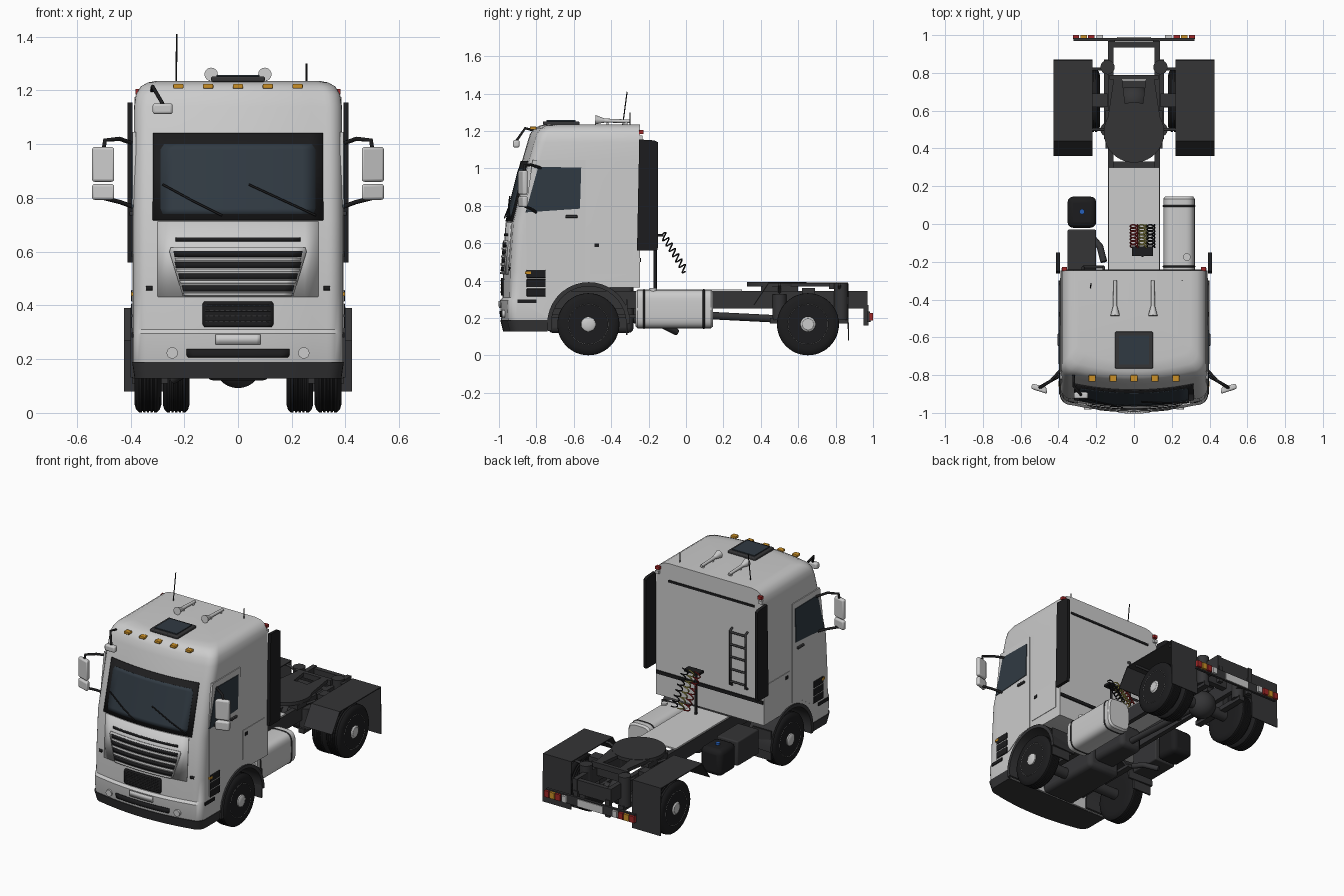
import bpy, bmesh, math
from mathutils import Matrix, Vector
from math import sin, cos, pi, radians

if "Cube" in bpy.data.objects:
    bpy.data.objects.remove(bpy.data.objects["Cube"])

def mat(name, r, g, b):
    m = bpy.data.materials.new(name)
    m.diffuse_color = (r, g, b, 1)
    m.use_nodes = True
    m.node_tree.nodes["Principled BSDF"].inputs["Base Color"].default_value = m.diffuse_color
    return m

DARK, BLACK = mat("dark", .035, .035, .037), mat("black", .012, .012, .013)
GLASS, ORANGE = mat("glass", .03, .042, .055), mat("orange", .6, .28, .02)
RED, YELLOW, BLUE = mat("red", .35, .02, .02), mat("yellow", .5, .45, .1), mat("blue", .02, .12, .5)

def finish(name, bm, m=None, mirror=False, bevel=0, solid=0):
    bmesh.ops.recalc_face_normals(bm, faces=bm.faces)
    me = bpy.data.meshes.new(name)
    bm.to_mesh(me)
    bm.free()
    ob = bpy.data.objects.new(name, me)
    bpy.context.collection.objects.link(ob)
    if m: me.materials.append(m)
    if solid:
        s = ob.modifiers.new("solid", 'SOLIDIFY')
        s.thickness, s.offset = solid, 0
    if bevel:
        b = ob.modifiers.new("bevel", 'BEVEL')
        b.width, b.segments, b.limit_method = bevel, 3, 'ANGLE'
    if mirror: ob.modifiers.new("mirror", 'MIRROR')
    return ob

def loft(name, rings, m=None, **k):
    bm = bmesh.new()
    vs = [[bm.verts.new(p) for p in r] for r in rings]
    n = len(rings[0])
    for a, b in zip(vs, vs[1:]):
        for i in range(n):
            bm.faces.new((a[i], a[(i + 1) % n], b[(i + 1) % n], b[i]))
    bm.faces.new(vs[0])
    bm.faces.new(vs[-1])
    return finish(name, bm, m, **k)

def prism(name, axis, pts, a, b, m=None, **k):
    at = {'x': lambda p, d: (d, p[0], p[1]), 'y': lambda p, d: (p[0], d, p[1]), 'z': lambda p, d: (p[0], p[1], d)}[axis]
    return loft(name, [[at(p, d) for p in pts] for d in (a, b)], m, **k)

def box(name, x0, x1, y0, y1, z0, z1, m=None, **k):
    return prism(name, 'z', [(x0, y0), (x1, y0), (x1, y1), (x0, y1)], z0, z1, m, **k)

def lathe(name, prof, y, z, m=None, n=40, **k):
    return loft(name, [[(x, y + r * cos(2 * pi * i / n), z + r * sin(2 * pi * i / n)) for i in range(n)]
                       for x, r in prof], m, **k)

def rods(name, segs, m=None, n=16, **k):
    # straight round bars: (start, end, radius, end radius)
    bm = bmesh.new()
    for a, b, r, r2 in segs:
        a, b = Vector(a), Vector(b)
        mx = Matrix.Translation((a + b) / 2) @ (b - a).to_track_quat('Z', 'Y').to_matrix().to_4x4()
        bmesh.ops.create_cone(bm, cap_ends=True, segments=n, radius1=r, radius2=r2, depth=(b - a).length, matrix=mx)
    return finish(name, bm, m, **k)

def tube(name, paths, r, m=None, mirror=False):
    cu = bpy.data.curves.new(name, 'CURVE')
    cu.dimensions, cu.bevel_depth, cu.bevel_resolution, cu.use_fill_caps = '3D', r, 2, True
    if mirror: paths = paths + [[(-x, y, z) for x, y, z in p] for p in paths]
    for p in paths:
        s = cu.splines.new('POLY')
        s.points.add(len(p) - 1)
        for q, c in zip(s.points, p): q.co = (*c, 1)
    if m: cu.materials.append(m)
    ob = bpy.data.objects.new(name, cu)
    bpy.context.collection.objects.link(ob)

# Cab shell: (z, front y, half width) levels
LEVELS = [(.13, -.972, .38), (.19, -.988, .39), (.295, -.994, .39), (.31, -.98, .39), (.45, -.977, .39),
          (.71, -.96, .39), (1.04, -.877, .388), (1.14, -.848, .387), (1.185, -.834, .38), (1.215, -.812, .362),
          (1.23, -.78, .335), (1.236, -.73, .30)]

def front_y(x, z):
    for (z0, y0, _), (z1, y1, _) in zip(LEVELS, LEVELS[1:]):
        if z0 <= z <= z1:
            return y0 + (y1 - y0) * (z - z0) / (z1 - z0) + .035 * (x / .33) ** 2

def plan(z, yf, w, back, r=.06):
    f = w - r
    right = [(f * i / 6, yf + .035 * (i / 6) ** 2, z) for i in range(7)]
    right += [(f + r * sin(a), yf + .035 + r * (1 - cos(a)), z) for a in (pi / 12 * j for j in range(1, 7))]
    right.append((w, back, z))
    return right + [(-x, y, c) for x, y, c in right[:0:-1]]

cab = loft("cab_shell", [plan(*l, -.247) for l in LEVELS])
arc = [(-.52 + .21 * cos(radians(a)), .17 + .21 * sin(radians(a))) for a in range(180, 60, -8)]
cutter = prism("arch_cutter", 'x', [(-.73, 0)] + arc + [(0, .36), (0, 0)], -1, 1)
bo = cab.modifiers.new("arch", 'BOOLEAN')
bo.operation, bo.object, bo.solver = 'DIFFERENCE', cutter, 'EXACT'
bpy.context.view_layer.objects.active = cab
bpy.ops.object.modifier_apply(modifier="arch")
bpy.data.objects.remove(cutter)
loft("bumper_lip", [plan(.128, -.978, .385, -.74), plan(.19, -.993, .394, -.74)], DARK)

# Panels that follow the curved cab front
def panel(name, rows, off, m=None, x0=0, thick=.008):
    bm = bmesh.new()
    g = [[bm.verts.new((x0 + w * (i / 6 - 1), front_y(x0 + w * (i / 6 - 1), z) - off, z)) for i in range(13)] for z, w in rows]
    for a, b in zip(g, g[1:]):
        for i in range(12): bm.faces.new((a[i], a[i + 1], b[i + 1], b[i]))
    finish(name, bm, m, solid=thick)

panel("windscreen_frame", [(.717, .317), (1.04, .315)], .003, BLACK)
panel("windscreen_glass", [(.74, .28), (.76, .288), (.98, .288), (1.0, .275)], .008, GLASS, thick=.004)
panel("front_hatch", [(.432, .298), (.712, .298)], .001)
panel("grille_surround", [(.435, .205), (.6, .255), (.615, .25)], .007)
panel("grille_top_slit", [(.638, .232), (.652, .232)], .004, BLACK)
for z, w in ((.592, .24), (.55, .235), (.508, .222), (.462, .208)):
    panel("grille_slot", [(z - .011, w - .004), (z + .011, w)], .01, BLACK)
    panel("grille_slat", [(z - .026, w - .008), (z - .015, w - .004)], .013)
panel("lower_grille", [(.32, .125), (.33, .132), (.405, .132), (.415, .125)], .006, BLACK)
for i in range(4):
    panel("lower_grille_bar", [(.338 + i * .02, .12), (.343 + i * .02, .12)], .012, DARK, thick=.004)
panel("bumper_slot", [(.207, .185), (.215, .192), (.238, .192)], .002, BLACK)
panel("front_number_plate", [(.255, .083), (.291, .083)], .005)
for s in (-1, 1):
    rods("fog_lamp", [((s * .245, -.95, .223), (s * .245, -.983, .223), .021, .021)])
    panel("corner_slot", [(.455, .012), (.472, .012)], .0, BLACK, x0=s * .33)
tube("wipers", [[(x, front_y(x, z) - .018, z) for x, z in p]
                for p in ([(-.06, .735), (-.17, .79), (-.28, .85)], [(.29, .735), (.17, .79), (.04, .85)])], .004, BLACK)

# Cab sides: doors, windows, steps, lockers
prism("door", 'x', [(-.853, .312), (-.855, .8), (-.82, 1.045), (-.537, 1.045), (-.537, .4), (-.63, .385), (-.73, .32)], .38, .393, mirror=True)
prism("door_window", 'x', [(-.858, .765), (-.567, .785), (-.56, 1.005), (-.79, 1.008)], .37, .397, GLASS, mirror=True)
box("door_handle", .39, .405, -.645, -.58, .735, .75, DARK, mirror=True, bevel=.004)
box("side_locker", .38, .393, -.512, -.285, .435, .62, mirror=True)
box("locker_latch", .38, .397, -.49, -.465, .58, .6, BLACK, mirror=True)
for i in range(3):
    box("side_step", .37, .398, -.852, -.75, .315 + i * .05, .358 + i * .05, BLACK, mirror=True, bevel=.004)
box("side_marker", .37, .399, -.86, -.83, .435, .45, ORANGE, mirror=True)
box("bumper_step", .37, .396, -.9, -.8, .28, .3, BLACK, mirror=True)
prism("side_deflector", 'x', [(-.262, .56), (-.155, .56), (-.15, .58), (-.15, 1.14), (-.17, 1.15), (-.25, 1.155)], .392, .412, BLACK, mirror=True)

# Wheel arches
loft("front_wheel_arch", [[(x, -.52 + r * cos(a), .17 + r * sin(a)) for x, r in ((.22, .2), (.4, .2), (.4, .222), (.22, .212))]
                          for a in (radians(d) for d in range(0, 191, 10))], DARK, mirror=True)
box("front_mudflap", .26, .395, -.322, -.312, .11, .3, DARK, mirror=True)
prism("rear_fender", 'x', [(.36, .27), (.44, .39), (.866, .39), (.872, .08), (.866, .08), (.86, .384), (.443, .384), (.366, .27)], .22, .425, DARK, mirror=True)

# Wheels: tyre lathe with tread grooves, rim, holes and nuts
def wheel(name, y, xo, rim, face):
    w = .1
    p = [(0, .1), (0, .135), (.006, .155), (.016, .165)]
    for i in range(1, 5):
        x = .016 + i * .068 / 5
        p += [(x - .003, .166), (x - .002, .16), (x + .002, .16), (x + .003, .166)]
    p += [(w - .016, .165), (w - .006, .155), (w, .135), (w, .105)]
    for i in range(2 if y > 0 else 1):
        lathe(name + "_tyre", [(xo - w + x - i * .105, r) for x, r in p], y, .167, BLACK, n=48, mirror=True)
    lathe(name + "_rim", rim, y, .167, mirror=True)
    ring = lambda n, q: [(y + q * cos(2 * pi * i / n), .167 + q * sin(2 * pi * i / n)) for i in range(n)]
    rods(name + "_rim_holes", [((face - .01, a, b), (face + .003, a, b), .011, .011) for a, b in ring(10, .078)], BLACK, mirror=True)
    rods(name + "_wheel_nuts", [((face - .01, a, b), (face + .012, a, b), .006, .005) for a, b in ring(10, .056)], n=6, mirror=True)

wheel("front", -.522, .385, [(.29, .105), (.378, .11), (.386, .107), (.38, .1), (.362, .093), (.366, .048), (.366, .042),
                             (.392, .038), (.398, .028), (.398, .004)], .365)
wheel("rear", .652, .385, [(.29, .105), (.378, .11), (.386, .107), (.38, .1), (.345, .093), (.345, .046), (.345, .043),
                           (.385, .04), (.392, .03), (.392, .004)], .345)
rods("axles", [((-.3, y, .167), (.3, y, .167), .035, .035) for y in (-.522, .652)], DARK)
bm = bmesh.new()
bmesh.ops.create_uvsphere(bm, u_segments=24, v_segments=14, radius=.088, matrix=Matrix.Translation((0, .652, .18)))
finish("differential", bm, DARK)
rods("drive_shaft", [((0, -.2, .23), (0, .6, .19), .02, .02)], DARK)

# Chassis
box("frame_rail", .108, .138, -.8, .97, .25, .345, DARK, mirror=True)
for y0, y1, z0, z1 in ((.3, .33, .26, .33), (.72, .76, .29, .345), (.935, .965, .25, .34)):
    box("cross_member", -.12, .12, y0, y1, z0, z1, DARK)
box("engine", -.12, .12, -.74, -.28, .12, .42, DARK, bevel=.03)
box("gearbox", -.08, .08, -.3, -.02, .17, .33, DARK, bevel=.03)
box("catwalk", -.135, .135, -.25, .3, .345, .354)
rods("air_spring", [((.14, y, .19), (.14, y, .385 - .06 * (y < .6)), .038, .038) for y in (.83, .5)], DARK, mirror=True)
box("spring_arm", .12, .16, .45, .87, .17, .2, DARK, mirror=True)
box("axle_bracket", .14, .22, .62, .69, .2, .36, DARK, mirror=True)
box("front_spring", .16, .2, -.76, -.25, .2, .22, DARK, mirror=True)
tube("fender_stay", [[(.12, y, .33), (.2, y, .378), (.4, y, .378)] for y in (.5, .82)], .008, DARK, mirror=True)

# Fifth wheel
rods("coupling_plate", [((0, .485, .37), (0, .485, .392), .16, .16)], DARK, n=40)
prism("coupling_ramp", 'z', [(.04, .58), (.14, .55), (.105, .785), (.065, .785)], .368, .39, DARK, mirror=True)
box("coupling_mount", .09, .15, .4, .6, .34, .372, DARK, mirror=True)
box("coupling_cross_bar", -.13, .13, .765, .79, .355, .39, DARK)

# Rear light bar
box("rear_bar", -.32, .32, .968, .985, .178, .235, DARK)
box("rear_bar_bracket", .1, .13, .95, .975, .16, .27, DARK, mirror=True)
box("rear_number_plate", -.09, .09, .98, .99, .18, .228)
for x, m in ((.165, None), (.21, RED), (.25, ORANGE), (.29, RED)):
    box("rear_lamp", x, x + .034, .98, 1.0, .186, .227, m, mirror=True)

# Fuel tank, battery box, additive tank
def tank(name, x0, x1, y0, y1, z0, z1, m=None):
    def ring(y, s):
        f = lambda c: math.copysign(abs(c) ** .5, c)
        return [((x0 + x1) / 2 + s * (x1 - x0) / 2 * f(cos(a)), y, (z0 + z1) / 2 + s * (z1 - z0) / 2 * f(sin(a)))
                for a in (2 * pi * i / 40 for i in range(40))]
    return loft(name, [ring(y0, .9), ring(y0 + .012, 1), ring(y1 - .012, 1), ring(y1, .9)], m)
tank("fuel_tank", .155, .322, -.27, .145, .145, .352)
for y in (-.225, .095):
    tank("fuel_tank_strap", .152, .325, y - .014, y + .014, .142, .355, DARK)
rods("fuel_cap", [((.28, -.175, .33), (.28, -.175, .362), .02, .02)])
box("battery_box", -.352, -.2, -.25, -.03, .17, .33, DARK, bevel=.008)
box("additive_tank", -.352, -.2, -.02, .145, .16, .33, BLACK, bevel=.03)
rods("additive_cap", [((-.275, .065, .325), (-.275, .065, .342), .014, .014)], BLUE)
tube("exhaust_pipe", [[(-.16, -.2, .18), (-.18, -.12, .16), (-.24, -.05, .125)]], .018, DARK)

# Mirrors
prism("door_mirror", 'z', [(.46, -.9), (.545, -.872), (.54, -.845), (.464, -.862)], .86, .99, mirror=True, bevel=.01)
prism("wide_mirror", 'z', [(.46, -.9), (.545, -.872), (.54, -.845), (.464, -.862)], .793, .852, mirror=True, bevel=.01)
tube("mirror_arms", [[(.385, -.77, 1.0), (.44, -.83, 1.02), (.495, -.865, 1.015), (.5, -.865, .98)],
                     [(.385, -.8, .765), (.44, -.83, .785), (.5, -.865, .8)]], .008, BLACK, mirror=True)
box("kerb_mirror", -.318, -.243, -.925, -.89, 1.112, 1.152, bevel=.01)
tube("kerb_mirror_arm", [[(-.32, -.8, 1.2), (-.318, -.86, 1.215), (-.28, -.905, 1.15)]], .007, BLACK)

# Roof equipment
for i in range(-2, 3):
    x = i * .111
    box("roof_marker", x - .019, x + .019, -.835, -.8, 1.207, 1.224, ORANGE, bevel=.004)
box("roof_hatch", -.1, .1, -.765, -.57, 1.232, 1.252, DARK, bevel=.006)
box("roof_hatch_glass", -.08, .08, -.745, -.59, 1.25, 1.258, GLASS)
rods("air_horn", [((.1, -.485, 1.26), (.1, -.435, 1.256), .025, .011), ((.1, -.435, 1.256), (.1, -.3, 1.252), .011, .009),
                  ((.1, -.32, 1.22), (.1, -.32, 1.25), .008, .008), ((.1, -.42, 1.22), (.1, -.42, 1.25), .006, .006)], mirror=True)
tube("antennas", [[(-.23, -.34, 1.22), (-.228, -.315, 1.41)], [(.255, -.3, 1.22), (.255, -.3, 1.3)]], .003, BLACK)

# Cab back: strips, ladder, lamps, air lines
box("back_strip_top", -.32, .3, -.25, -.242, 1.115, 1.13, BLACK)
box("back_strip_bottom", -.385, .385, -.25, -.24, .5, .522, BLACK)
tube("ladder", [[(x, -.25, .57), (x, -.228, .58), (x, -.228, .93), (x, -.25, .94)] for x in (-.16, -.27)]
     + [[(-.16, -.228, z), (-.27, -.228, z)] for z in (.6, .68, .76, .84, .92)], .007, DARK)
box("back_lamp", .355, .382, -.25, -.228, 1.185, 1.205, RED, mirror=True)
box("back_lamp_lower", .36, .385, -.25, -.232, 1.155, 1.175, mirror=True)
rods("line_post", [((.045, -.165, .35), (.045, -.165, .65), .009, .009)], BLACK)
box("line_bracket", -.01, .1, -.17, -.12, .635, .65, BLACK)
for x, m in ((.0, RED), (.045, YELLOW), (.09, BLACK)):
    tube("coiled_line", [[(x + .02 * cos(2 * pi * i / 12), -.125 + .122 * i / 84 + .012 * sin(2 * pi * i / 12),
                           .65 - .2 * i / 84 + .014 * sin(2 * pi * i / 12)) for i in range(85)]], .004, m)

# Smooth shading with sharp edges kept
bpy.ops.object.select_all(action='DESELECT')
for ob in bpy.data.objects:
    if ob.type == 'MESH':
        ob.select_set(True)
        bpy.context.view_layer.objects.active = ob
bpy.ops.object.shade_smooth_by_angle(angle=radians(32))
